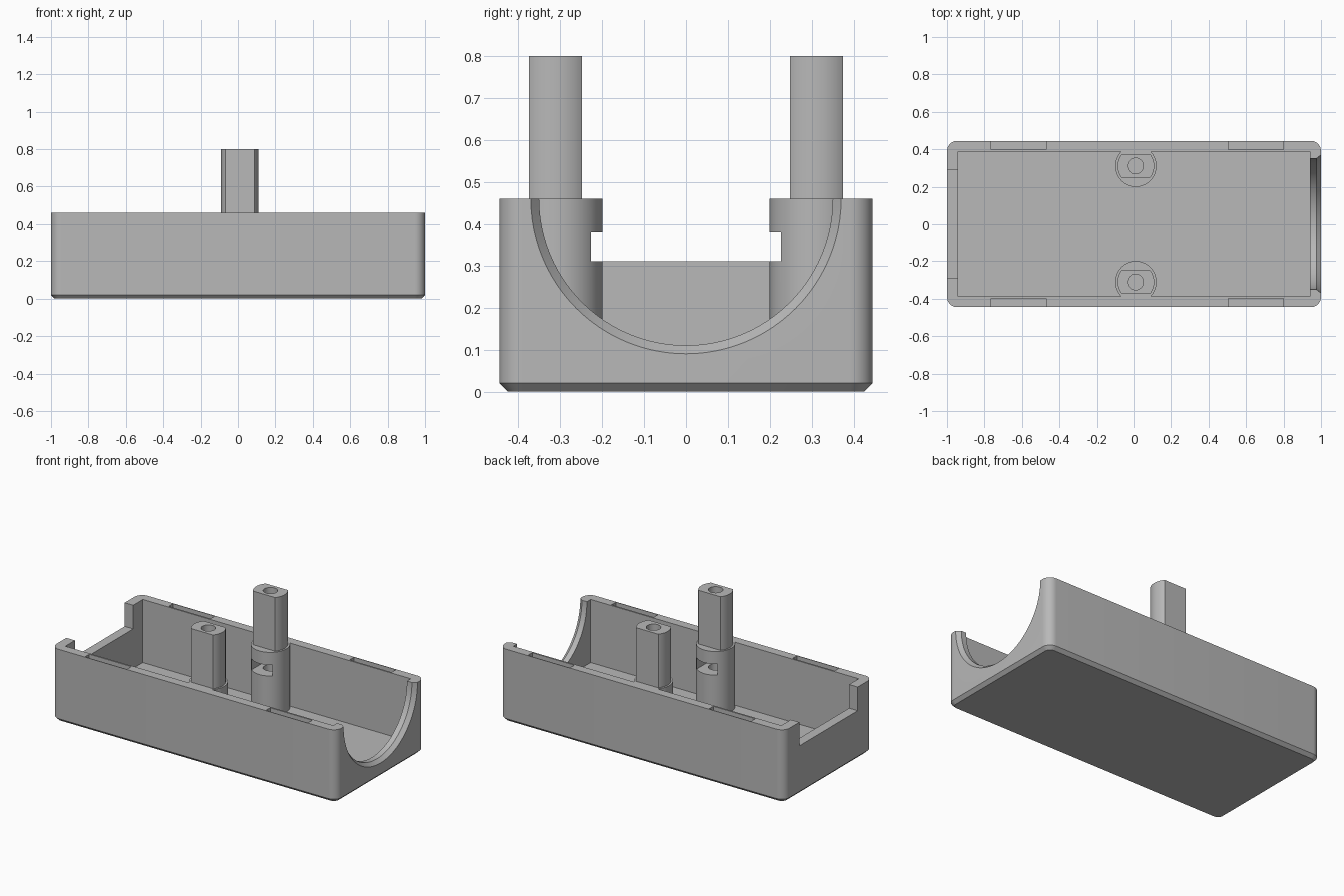
import bpy, bmesh
from math import sin, cos, pi

if "Cube" in bpy.data.objects:
    bpy.data.objects.remove(bpy.data.objects["Cube"], do_unlink=True)

grey = bpy.data.materials.new("plain_grey")
grey.use_nodes = True
colour = (0.48, 0.48, 0.48, 1)
grey.diffuse_color = colour
grey.node_tree.nodes["Principled BSDF"].inputs["Base Color"].default_value = colour

HEIGHT = 0.46
FLOOR = 0.06
POST_X, POST_Y = 0.01, 0.311


def loft(name, rings):
    """Closed solid skinned through rings of equal point count."""
    bm = bmesh.new()
    loops = [[bm.verts.new(p) for p in ring] for ring in rings]
    n = len(loops[0])
    for a, b in zip(loops, loops[1:]):
        for i in range(n):
            j = (i + 1) % n
            bm.faces.new((a[i], a[j], b[j], b[i]))
    bm.faces.new(loops[0][::-1])
    bm.faces.new(loops[-1])
    bmesh.ops.recalc_face_normals(bm, faces=bm.faces)
    mesh = bpy.data.meshes.new(name)
    bm.to_mesh(mesh)
    bm.free()
    mesh.materials.append(grey)
    obj = bpy.data.objects.new(name, mesh)
    bpy.context.collection.objects.link(obj)
    return obj


def prism(name, outline, z0, z1):
    return loft(name, [[(x, y, z) for x, y in outline] for z in (z0, z1)])


def box(name, x0, x1, y0, y1, z0, z1):
    return prism(name, [(x0, y0), (x1, y0), (x1, y1), (x0, y1)], z0, z1)


def rounded(hx, hy, r, steps=10):
    pts = []
    for q, (sx, sy) in enumerate([(1, 1), (-1, 1), (-1, -1), (1, -1)]):
        for k in range(steps + 1):
            a = (q + k / steps) * pi / 2
            pts.append((sx * (hx - r) + r * cos(a), sy * (hy - r) + r * sin(a)))
    return pts


def disc(r, side, low=-1, high=1, n=64):
    """Circle about a post axis, with flats at low and high offsets."""
    return [(POST_X + r * cos(2 * pi * i / n),
             side * (POST_Y + min(high, max(low, r * sin(2 * pi * i / n)))))
            for i in range(n)]


def cut(obj, *cutters):
    for c in cutters:
        mod = obj.modifiers.new("cut", "BOOLEAN")
        mod.operation, mod.solver, mod.object = "DIFFERENCE", "EXACT", c
        bpy.context.view_layer.objects.active = obj
        bpy.ops.object.modifier_apply(modifier=mod.name)
        bpy.data.objects.remove(c, do_unlink=True)


def smooth(obj):
    bpy.ops.object.select_all(action="DESELECT")
    obj.select_set(True)
    bpy.context.view_layer.objects.active = obj
    bpy.ops.object.shade_smooth_by_angle(angle=pi / 6)


# Tray with rounded corners and a chamfered base
tray = loft("tray", [[(x, y, z) for x, y in rounded(1 - d, 0.445 - d, 0.055 - d)]
                     for z, d in ((0, 0.02), (0.02, 0), (HEIGHT, 0))])
cut(tray, box("cavity", -0.94, 0.94, -0.388, 0.388, FLOOR, 1))

# Square notch in one end, chamfered round saddle in the other
cut(tray, box("notch", -1.1, -0.9, -0.292, 0.292, 0.31, 1))
saddle = [[(x, r * cos(2 * pi * i / 96), HEIGHT + r * sin(2 * pi * i / 96)) for i in range(96)]
          for x, r in ((0.9, 0.35), (0.975, 0.35), (1, 0.37), (1.1, 0.37))]
cut(tray, loft("saddle", saddle))

# Latch pockets in the long rims
for side in (-1, 1):
    for x0, x1 in ((-0.765, -0.47), (0.505, 0.8)):
        cut(tray, box("pocket", x0, x1, *sorted((side * 0.398, side * 0.441)), 0.38, 1))
smooth(tray)

# Screw posts with nut slots, carrying flat-sided shafts
for side, label in ((-1, "front"), (1, "back")):
    post = prism(label + "_post", disc(0.112, side, high=0.08), FLOOR - 0.01, HEIGHT)
    w = 0.073
    nut = [(-w, -0.2), (w, -0.2), (w, 0.042), (0, 0.076), (-w, 0.042)]
    nut = [(POST_X + x, side * (POST_Y + y)) for x, y in nut]
    cut(post, prism("nut_slot", nut, 0.31, 0.38),
        prism("post_hole", disc(0.042, side, n=32), FLOOR, 1))
    shaft = prism(label + "_shaft", disc(0.1, side, -0.063, 0.063), HEIGHT, 0.8)
    cut(shaft, prism("shaft_hole", disc(0.042, side, n=32), 0.3, 1))
    smooth(post)
    smooth(shaft)
